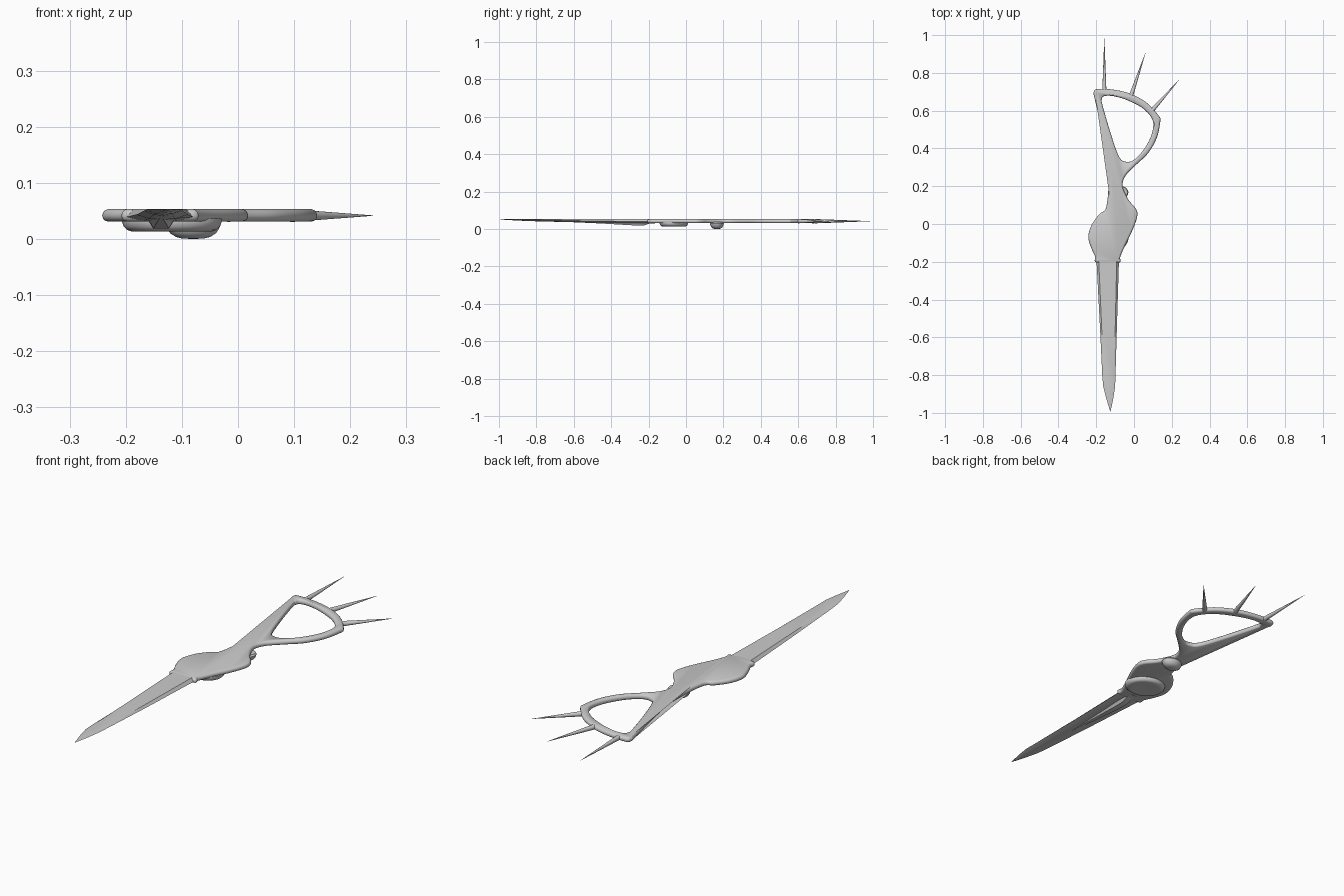
import bpy, bmesh, math
from mathutils import Vector, Matrix

if "Cube" in bpy.data.objects:
    bpy.data.objects.remove(bpy.data.objects["Cube"])

TOP = 0.053


def smooth_loop(pts, n=6):
    """Closed Catmull-Rom loop through 2D points."""
    out, m = [], len(pts)
    for i in range(m):
        a, b, c, d = (Vector(pts[(i + k) % m]) for k in (-1, 0, 1, 2))
        for s in range(n):
            t = s / n
            out.append(0.5 * (2 * b + (c - a) * t + (2 * a - 5 * b + 4 * c - d) * t * t
                              + (3 * b - a - 3 * c + d) * t ** 3))
    return out


def inset(loop, dist):
    """Shift a clockwise loop inwards (negative dist: outwards)."""
    out, m = [], len(loop)
    for i in range(m):
        t = (loop[(i + 1) % m] - loop[i - 1]).normalized()
        out.append(loop[i] + dist * Vector((t.y, -t.x)))
    return out


def finish(obj, angle=40):
    bpy.ops.object.select_all(action='DESELECT')
    obj.select_set(True)
    bpy.context.view_layer.objects.active = obj
    bpy.ops.object.shade_smooth_by_angle(angle=math.radians(angle))


def loft(name, rings, angle=40):
    """Skin a list of equal-length point rings and cap both ends."""
    bm = bmesh.new()
    rows = [[bm.verts.new(p) for p in r] for r in rings]
    n = len(rows[0])
    for a, b in zip(rows, rows[1:]):
        for i in range(n):
            j = (i + 1) % n
            bm.faces.new((a[i], a[j], b[j], b[i]))
    bm.faces.new(rows[0])
    bm.faces.new(rows[-1])
    bmesh.ops.recalc_face_normals(bm, faces=bm.faces)
    me = bpy.data.meshes.new(name)
    bm.to_mesh(me)
    bm.free()
    obj = bpy.data.objects.new(name, me)
    bpy.context.collection.objects.link(obj)
    finish(obj, angle)
    return obj


def slab(name, pts, profile):
    """Plate from an outline; profile is (inset, z)."""
    loop = smooth_loop(pts)
    return loft(name, [[(v.x, v.y, z) for v in inset(loop, d)] for d, z in profile], 50)


def boss(name, cx, cy, rx, ry, profile, tilt=0.0):
    """Oval knob on the underside; profile is (radius factor, z)."""
    rings = []
    for k, z in profile:
        ring = []
        for i in range(40):
            a = math.tau * i / 40
            v = Matrix.Rotation(tilt, 2) @ Vector((rx * k * math.cos(a), ry * k * math.sin(a)))
            ring.append((cx + v.x, cy + v.y, z))
        rings.append(ring)
    return loft(name, rings)


# Guard, neck and open handle: one rounded plate, handle hole cut out
outer = [(-0.197, -0.205), (-0.207, -0.17), (-0.229, -0.12), (-0.242, -0.065), (-0.222, 0),
         (-0.18, 0.055), (-0.15, 0.08), (-0.136, 0.18), (-0.137, 0.32), (-0.175, 0.52),
         (-0.21, 0.67), (-0.214, 0.695), (-0.198, 0.714), (-0.115, 0.712), (-0.02, 0.69),
         (0.07, 0.64), (0.133, 0.57), (0.139, 0.54), (0.12, 0.455), (0.075, 0.375),
         (0.01, 0.312), (-0.045, 0.255), (-0.06, 0.2), (-0.03, 0.13), (0.01, 0.08),
         (0.017, 0.04), (-0.007, -0.03), (-0.05, -0.12), (-0.073, -0.175), (-0.08, -0.205)]
inner = [(-0.17, 0.662), (-0.158, 0.677), (-0.11, 0.677), (-0.035, 0.655), (0.05, 0.61),
         (0.1, 0.545), (0.09, 0.465), (0.045, 0.385), (-0.005, 0.337), (-0.045, 0.33),
         (-0.08, 0.358), (-0.125, 0.485), (-0.168, 0.635)]
plate = slab("guard_and_handle", outer,
             [(0.010, 0.031), (0.005, 0.0325), (0.0015, 0.036), (0, 0.041),
              (0.0015, 0.047), (0.005, 0.051), (0.010, TOP)])
cutter = slab("handle_hole_cutter", inner,
              [(-0.008, 0.02), (-0.006, 0.031), (-0.002, 0.034), (0, 0.041),
               (-0.002, 0.049), (-0.006, TOP), (-0.008, 0.065)])
cutter.hide_render = True
cutter.hide_set(True)
mod = plate.modifiers.new("hole", 'BOOLEAN')
mod.operation = 'DIFFERENCE'
mod.solver = 'EXACT'
mod.object = cutter
bpy.context.view_layer.objects.active = plate
bpy.ops.object.modifier_apply(modifier="hole")
bpy.data.objects.remove(cutter)
finish(plate, 50)

# Blade: flat on top, ridged below, tapering to a point (y, left, right, ridge z)
sections = [(-0.165, -0.199, -0.079, 0.03), (-0.205, -0.198, -0.08, 0.03),
            (-0.53, -0.181, -0.09, 0.034), (-0.80, -0.168, -0.098, 0.041),
            (-0.86, -0.163, -0.1, 0.043), (-0.92, -0.148, -0.109, 0.046),
            (-0.992, -0.126, -0.124, 0.0505)]
rings = []
for y, l, r, z in sections:
    m, w, e = (l + r) / 2, (r - l), min(TOP - 0.001, z + 0.009)
    t = TOP - 0.0002
    rings.append([(l, y, e), (l + w * .1, y, t), (r - w * .1, y, t), (r, y, e),
                  (m + w * .25, y, z + .002), (m, y, z), (m - w * .25, y, z + .002)])
loft("blade", rings, 30)

# Raised rib under the blade root
rib = []
for y, w, z in [(-0.60, 0.006, 0.036), (-0.45, 0.016, 0.029), (-0.27, 0.027, 0.0185),
                (-0.225, 0.029, 0.019), (-0.185, 0.027, 0.032)]:
    rib.append([(-0.137 - w, y, 0.042), (-0.137 - w * .5, y, z),
                (-0.137 + w * .5, y, z), (-0.137 + w, y, 0.042)])
loft("blade_rib", rib, 30)

# Oval boss under the guard and stop knob under the neck
boss("guard_boss", -0.118, -0.065, 0.09, 0.075,
     [(1, 0.036), (1, 0.030), (0.97, 0.022), (0.9, 0.016), (0.82, 0.0135),
      (0.7, 0.0135), (0.4, 0.0145), (0.05, 0.015)], -0.3)
boss("neck_knob", -0.08, 0.165, 0.05, 0.037,
     [(0.9, 0.036), (1, 0.029), (0.95, 0.020), (0.82, 0.010), (0.62, 0.0035),
      (0.38, 0.0005), (0.05, 0.0)], 0.1)

# Three pointed spikes on the handle end
for i, (a, b) in enumerate([((-0.157, 0.69), (-0.157, 0.984)),
                            ((-0.017, 0.675), (0.062, 0.91)),
                            ((0.095, 0.60), (0.24, 0.765))]):
    a, b = Vector((*a, 0.0415)), Vector((*b, 0.0415))
    d = b - a
    bpy.ops.mesh.primitive_cone_add(vertices=16, radius1=0.0115, radius2=0.0004,
                                    depth=d.length, location=(a + b) / 2,
                                    rotation=d.to_track_quat('Z', 'Y').to_euler())
    spike = bpy.context.object
    spike.name = f"handle_spike_{i + 1}"
    finish(spike)
